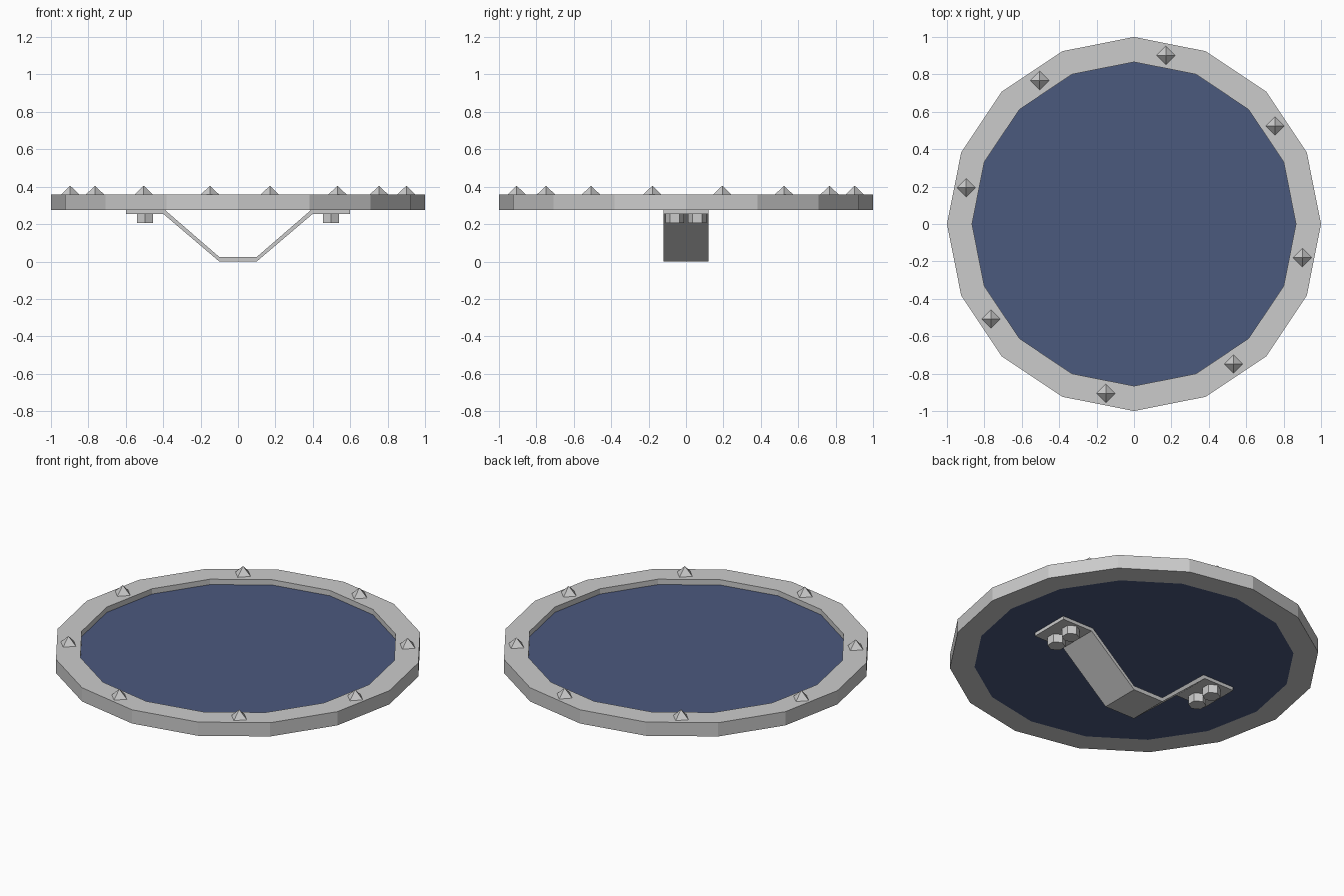
import bpy
import bmesh
from math import cos, sin, radians, tau

cube = bpy.data.objects.get("Cube")
if cube:
    bpy.data.objects.remove(cube, do_unlink=True)

RIM_BOTTOM, RIM_TOP = 0.275, 0.357
PANEL_TOP = 0.325
OUTER, INNER, SIDES = 1.0, 0.866, 16


def make_material(name, color):
    mat = bpy.data.materials.new(name)
    mat.use_nodes = True
    mat.diffuse_color = color
    mat.node_tree.nodes["Principled BSDF"].inputs["Base Color"].default_value = color
    return mat


steel = make_material("grey steel", (0.6, 0.6, 0.6, 1))
blue = make_material("dull blue", (0.071, 0.1, 0.207, 1))


def finish(name, bm, mat):
    bmesh.ops.recalc_face_normals(bm, faces=bm.faces)
    mesh = bpy.data.meshes.new(name)
    bm.to_mesh(mesh)
    bm.free()
    mesh.materials.append(mat)
    obj = bpy.data.objects.new(name, mesh)
    bpy.context.collection.objects.link(obj)
    return obj


def prism(name, mat, sides, radius, top_radius, x, y, z0, z1, turn=0):
    """Upright prism, or a pyramid when top_radius is zero."""
    bm = bmesh.new()

    def ring(r, z):
        return [bm.verts.new((x + r * cos(turn + tau * i / sides),
                              y + r * sin(turn + tau * i / sides), z))
                for i in range(sides)]

    low = ring(radius, z0)
    high = ring(top_radius, z1) if top_radius else [bm.verts.new((x, y, z1))] * sides
    bm.faces.new(low)
    if top_radius:
        bm.faces.new(high)
    for i in range(sides):
        j = (i + 1) % sides
        bm.faces.new([low[i], low[j], high[j], high[i]] if top_radius
                     else [low[i], low[j], high[i]])
    return finish(name, bm, mat)


# Rim: rectangular section swept around sixteen sides
section = [(OUTER, RIM_BOTTOM), (OUTER, RIM_TOP), (INNER, RIM_TOP), (INNER, RIM_BOTTOM)]
bm = bmesh.new()
loops = [[bm.verts.new((r * cos(tau * i / SIDES), r * sin(tau * i / SIDES), z))
          for r, z in section] for i in range(SIDES)]
for i, a in enumerate(loops):
    b = loops[(i + 1) % SIDES]
    for k in range(4):
        n = (k + 1) % 4
        bm.faces.new((a[k], b[k], b[n], a[n]))
finish("rim", bm, steel)

# Recessed front panel, flush with the rim underneath
prism("panel", blue, SIDES, INNER, INNER, 0, 0, RIM_BOTTOM, PANEL_TOP)

# Pyramid studs around the rim
for n, angle in enumerate((-11.3, 34.8, 79.3, 123.3, 167.8, 213.6, 260.6, 305.4)):
    a = radians(angle)
    prism(f"stud_{n + 1}", steel, 4, 0.05, 0,
          0.918 * cos(a), 0.918 * sin(a), RIM_TOP, 0.405)

# Bent grip strap: half profile mirrored in x, extruded in y
lower = [(0.6, 0.255), (0.4, 0.255), (0.1, 0)]
upper = [(0.1, 0.024), (0.39, RIM_BOTTOM), (0.6, RIM_BOTTOM)]
low = lower + [(-x, z) for x, z in reversed(lower)]
high = upper[::-1] + [(-x, z) for x, z in upper]
bm = bmesh.new()
rows = [[[bm.verts.new((x, y, z)) for x, z in line] for line in (low, high)]
        for y in (-0.12, 0.12)]
(fl, fh), (bl, bh) = rows
for i in range(len(low) - 1):
    for p, q in ((fl, fh), (bl, bh), (fl, bl), (fh, bh)):
        bm.faces.new((p[i], p[i + 1], q[i + 1], q[i]))
for i in (0, -1):
    bm.faces.new((fl[i], bl[i], bh[i], fh[i]))
finish("grip_strap", bm, steel)

# Hexagonal bolts holding the strap ends
for side, x in (("left", 0.497), ("right", -0.497)):
    for place, y in (("front", -0.06), ("back", 0.06)):
        prism(f"bolt_{side}_{place}", steel, 6, 0.049, 0.049,
              x, y, 0.205, 0.255, radians(90))
